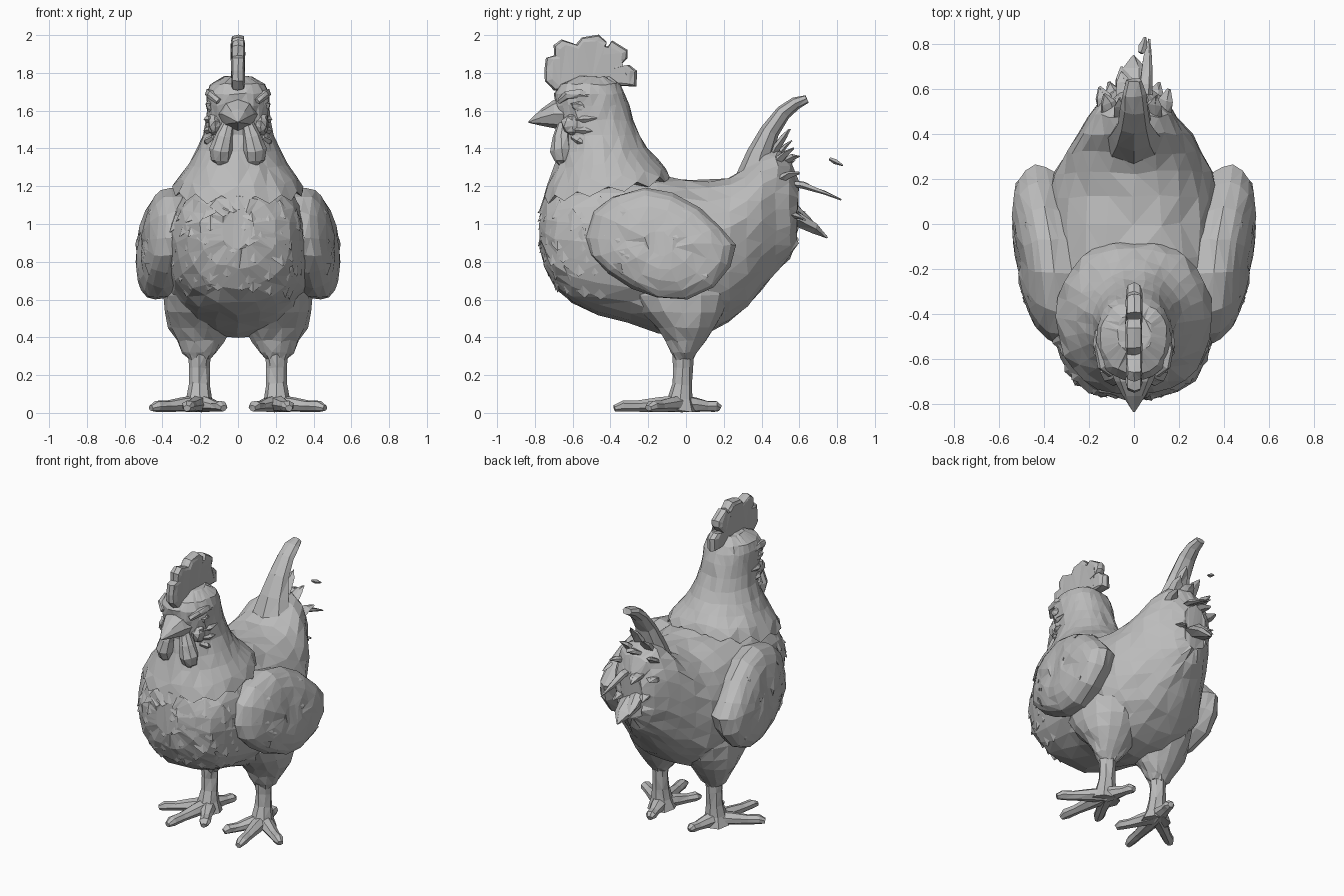
import bpy, bmesh, math, random
from mathutils import Vector as V
from mathutils.bvhtree import BVHTree

random.seed(4)
cube = bpy.data.objects.get("Cube")
if cube:
    bpy.data.objects.remove(cube)

grey = bpy.data.materials.new("plain_grey")
grey.use_nodes = True
grey.diffuse_color = (0.5, 0.5, 0.5, 1)
grey.node_tree.nodes["Principled BSDF"].inputs["Base Color"].default_value = (0.5, 0.5, 0.5, 1)
X, Y, Z = V((1, 0, 0)), V((0, 1, 0)), V((0, 0, 1))


def finish(name, bm):
    bmesh.ops.triangulate(bm, faces=bm.faces[:], quad_method='SHORT_EDGE')
    bmesh.ops.recalc_face_normals(bm, faces=bm.faces[:])
    me = bpy.data.meshes.new(name)
    bm.to_mesh(me)
    bm.free()
    me.materials.append(grey)
    ob = bpy.data.objects.new(name, me)
    bpy.context.collection.objects.link(ob)
    return ob


def loft(name, rings, jitter=0.0, pair=False):
    """Skin a list of rings; pair makes a left part and its mirrored right part."""
    rings = [[p + V([random.uniform(-jitter, jitter) for _ in range(3)]) for p in r] for r in rings]
    for side, s in ((("left_", 1), ("right_", -1)) if pair else (("", 1),)):
        bm = bmesh.new()
        rows = [[bm.verts.new((p.x * s, p.y, p.z)) for p in r] for r in rings]
        n = len(rows[0])
        for a, b in zip(rows, rows[1:]):
            for i in range(n):
                j = (i + 1) % n
                bm.faces.new((a[i], a[j], b[j], b[i]))
        bm.faces.new(rows[0])
        bm.faces.new(rows[-1])
        ob = finish(side + name, bm)
    return ob


def ring(c, u, v, n, p=1.0):
    def f(t):
        return math.copysign(abs(t) ** p, t)
    angles = [math.tau * i / n for i in range(n)]
    return [V(c) + u * f(math.cos(a)) + v * f(math.sin(a)) for a in angles]


def tube(name, path, n=7, flat=1.0, jitter=0.0, pair=False):
    """Tapered limb through (x, y, z, radius) points."""
    pts = [V(p[:3]) for p in path]
    upright = abs((pts[-1] - pts[0]).normalized().z) > 0.9
    rings = []
    for i, p in enumerate(pts):
        t = (pts[min(i + 1, len(pts) - 1)] - pts[max(i - 1, 0)]).normalized()
        u = (X - t * t.x).normalized() if upright else t.cross(Z).normalized()
        r = path[i][3]
        rings.append(ring(p, u * r, t.cross(u) * r * flat, n))
    return loft(name, rings, jitter, pair)


def blob(name, c, size, pair=False, n=8):
    rings = []
    for k in range(6):
        a = math.pi * (k + 0.25) / 5.5 - math.pi / 2
        r = math.cos(a)
        rings.append(ring(V(c) + Z * size[2] * math.sin(a), X * size[0] * r, Y * size[1] * r, n))
    return loft(name, rings, 0.006, pair)


def scale(bm, loc, normal, along, size, lift):
    """Small raised feather lying on the surface with its tip lifted."""
    along = (along - normal * along.dot(normal)).normalized()
    side = normal.cross(along)
    pts = [loc - along * size * 1.3 - normal * 0.01, loc - side * size - normal * 0.012,
           loc + along * size * 0.7 + normal * lift, loc + side * size - normal * 0.012,
           loc + along * size * 0.3 - normal * 0.02]
    a, b, c, d, e = [bm.verts.new(p) for p in pts]
    for f in ((a, b, c), (a, c, d), (b, e, c), (c, e, d), (a, e, b), (a, d, e)):
        bm.faces.new(f)


def surface(ob):
    return BVHTree.FromPolygons([v.co for v in ob.data.vertices], [p.vertices for p in ob.data.polygons])


# Body: sections (y, low z, high z, half width) from breast to rump
sections = [(-.77, .87, 1.08, .09), (-.745, .77, 1.15, .2), (-.69, .66, 1.19, .275), (-.6, .58, 1.23, .33),
            (-.46, .52, 1.26, .37), (-.3, .475, 1.27, .39), (-.15, .43, 1.26, .4), (0, .4, 1.24, .4),
            (.12, .42, 1.235, .385), (.23, .48, 1.25, .355), (.32, .555, 1.3, .305), (.4, .65, 1.38, .255),
            (.48, .74, 1.4, .2), (.55, .82, 1.33, .15), (.59, .9, 1.22, .09)]
body = loft("body", [ring((0, y, (a + b) / 2), X * w, Z * (b - a) / 2, 24, 0.9)
                     for y, a, b, w in sections], 0.009)

# Head and neck: (z, front y, back y, half width, tilt, squareness), with a jagged feather collar
neck = [(1.19, -.68, -.2, .28, .15, .9), (1.19, -.76, -.075, .345, .16, .88), (1.25, -.735, -.105, .31, .15, .9),
        (1.32, -.7, -.155, .26, .1, 1), (1.39, -.67, -.205, .22, .05, 1), (1.47, -.65, -.245, .185, 0, .95),
        (1.55, -.67, -.28, .17, 0, .88), (1.63, -.69, -.305, .165, 0, .82), (1.69, -.695, -.325, .165, 0, .82),
        (1.74, -.66, -.35, .145, 0, .85), (1.78, -.57, -.4, .08, 0, 1)]
rings = []
for k, (z, y0, y1, w, tilt, p) in enumerate(neck):
    half = (y1 - y0) / 2
    r = ring((0, (y0 + y1) / 2, z), X * w, Y * half + Z * tilt * half, 28, p)
    if k == 1:
        r = [q - Z * (0.035 if i % 2 else -0.01) for i, q in enumerate(r)]
    rings.append(r)
loft("head_and_neck", rings, 0.006)

# Beak, brows, eyes, cheeks and wattles
loft("beak", [ring((0, y, z), X * w, Z * h, 8) for y, z, w, h in
              ((-.6, 1.58, .12, .1), (-.7, 1.582, .085, .075), (-.765, 1.565, .05, .045), (-.835, 1.54, .004, .004))])
tube("brow", [(.1, -.67, 1.65, .015), (.14, -.63, 1.685, .025), (.152, -.56, 1.69, .025), (.15, -.47, 1.66, .01)],
     6, jitter=0.004, pair=True)
blob("eye", (.15, -.57, 1.625), (.02, .04, .03), True)
blob("cheek", (.125, -.6, 1.53), (.04, .06, .055), True)
for i, (y, z, ty, tz) in enumerate(((-.6, 1.55, -.47, 1.56), (-.6, 1.5, -.48, 1.49), (-.6, 1.46, -.53, 1.42))):
    tube(f"cheek_feather_{i + 1}", [(.13, y, z, .015), (.16, (y + ty) / 2, (z + tz) / 2, .024), (.17, ty, tz, .004)],
         5, 0.8, pair=True)
tube("wattle", [(.05, -.65, 1.54, .03), (.075, -.66, 1.46, .05), (.09, -.66, 1.39, .06),
                (.09, -.65, 1.34, .048), (.09, -.645, 1.31, .02)], 8, 0.95, 0.004, True)

# Comb: lobed outline given a rounded thickness
outline = [(-.62, 1.71), (-.7, 1.71), (-.745, 1.755), (-.75, 1.81), (-.74, 1.88), (-.695, 1.89), (-.7, 1.945),
           (-.66, 1.975), (-.58, 1.95), (-.55, 1.99), (-.46, 2), (-.42, 1.965), (-.43, 1.91), (-.39, 1.97),
           (-.31, 1.92), (-.31, 1.88), (-.36, 1.825), (-.3, 1.84), (-.26, 1.81), (-.265, 1.73), (-.33, 1.73), (-.5, 1.74)]
mid = V((0, -.5, 1.82))
loft("comb", [[mid + (V((0, y, z)) - mid) * s + X * x for y, z in outline]
              for x, s in ((-.036, .84), (-.028, .96), (0, 1), (.028, .96), (.036, .84))], 0.003)

# Wings: leaf outline built up in domed layers
leaf = [(-.53, .93), (-.49, 1.06), (-.39, 1.15), (-.22, 1.19), (-.07, 1.16), (.07, 1.08), (.18, .98), (.26, .89),
        (.23, .78), (.14, .67), (0, .6), (-.15, .61), (-.29, .66), (-.41, .74), (-.5, .83)]
hub = V((0, -.14, .9))
rings = []
for s, dx in ((.85, -.14), (.97, -.06), (1, -.01), (.96, .035), (.85, .07), (.68, .095), (.45, .11), (.22, .115)):
    layer = [hub + (V((0, y, z)) - hub) * s for y, z in leaf]
    rings.append([p + X * (.41 + dx + .12 * (p.y + .1) - .1 * (p.z - .9)) for p in layer])
wing = loft("wing", rings, 0.008, True)

# Raised feathers on the breast
tree = surface(body)
bm = bmesh.new()
for k in range(6):
    for i in range(-4, 5):
        a = 0.25 * (i + 0.5 * (k % 2)) + random.uniform(-.08, .08)
        z = 0.66 + 0.08 * k + random.uniform(-.03, .03)
        loc, normal, _, _ = tree.ray_cast(V((0, -.3, z)), V((math.sin(a), -math.cos(a), 0)))
        if loc:
            scale(bm, loc, normal, -Z, random.uniform(.045, .065), random.uniform(.004, .014))
finish("breast_feathers", bm)

# Raised feathers on the wings, swept back
tree = surface(wing)
bm = bmesh.new()
for k in range(8):
    y, z = random.uniform(-.4, .1), random.uniform(.72, 1.08)
    loc, normal, _, _ = tree.ray_cast(V((-2, y, z)), X)
    if loc:
        for s in (1, -1):
            flip = V((s, 1, 1))
            scale(bm, loc * flip, normal * flip, V((0, .9, -.3)), .05, .006)
finish("wing_feathers", bm)

# Thighs, shanks and toes
thigh = [(.74, -.04, .2, .17, .27), (.62, -.035, .21, .185, .265), (.53, -.02, .205, .185, .22),
         (.45, 0, .2, .165, .155), (.38, 0, .203, .125, .105), (.32, -.01, .205, .09, .07), (.28, -.01, .205, .055, .045)]
loft("thigh", [ring((x, y, z), X * a, Y * b, 14) for z, y, x, a, b in thigh], 0.006, True)
tube("shank", [(.205, -.015, .34, .06), (.205, -.015, .24, .053), (.205, -.02, .15, .053), (.205, -.03, .08, .07),
               (.205, -.035, .012, .095)], 8, 0.95, 0.004, True)
for name, x, y in (("outer_toe", .46, -.2), ("middle_toe", .27, -.38), ("inner_toe", .075, -.26), ("back_toe", .15, .18)):
    dx, dy = x - .205, y + .02
    tube(name, [(.205 + dx * t, -.02 + dy * t, h, r) for t, h, r in
                ((0, .05, .055), (.35, .043, .046), (.65, .036, .035), (.88, .036, .036), (1, .025, .02))],
         7, 0.85, 0.002, True)

# Tail: one tall curved plume and a ragged fan of smaller feathers
tube("tall_tail_plume", [(0, .345, 1.18, .16), (0, .395, 1.37, .105), (0, .445, 1.49, .075), (0, .515, 1.59, .06),
                         (0, .58, 1.64, .052), (0, .64, 1.662, .035)], 8, 0.68, 0.003)
# Fan rows: root x, y, z, tip y, tip z, half width
fan = [(.03, .43, 1.3, .55, 1.5, .05), (-.06, .43, 1.28, .56, 1.44, .05), (.09, .43, 1.26, .57, 1.4, .05),
       (-.12, .42, 1.22, .58, 1.34, .05), (.14, .42, 1.18, .6, 1.27, .05), (-.14, .42, 1.14, .61, 1.2, .05),
       (.06, .48, 1.22, .82, 1.13, .035), (-.05, .48, 1.2, .68, 1.19, .05), (0, .5, 1.05, .745, .93, .085),
       (-.05, .5, 1.1, .7, .98, .05), (.1, .48, 1.05, .63, 1.02, .05), (-.1, .48, 1.08, .63, 1.06, .05),
       (.02, .46, 1.28, .6, 1.36, .06)]
for i, (x, y, z, ty, tz, w) in enumerate(fan):
    path = [(x * (.7 + .4 * t), y + (ty - y) * t, z + (tz - z) * t + .08 * t * (1 - t), w * r)
            for t, r in ((0, .9), (.4, 1), (.75, .7), (1, .1))]
    tube(f"tail_feather_{i + 1}", path, 5, 0.45, 0.005)
tube("loose_feather_tip", [(.03, .76, 1.345, .012), (.04, .79, 1.33, .02), (.05, .83, 1.31, .006)], 4, 0.7)
